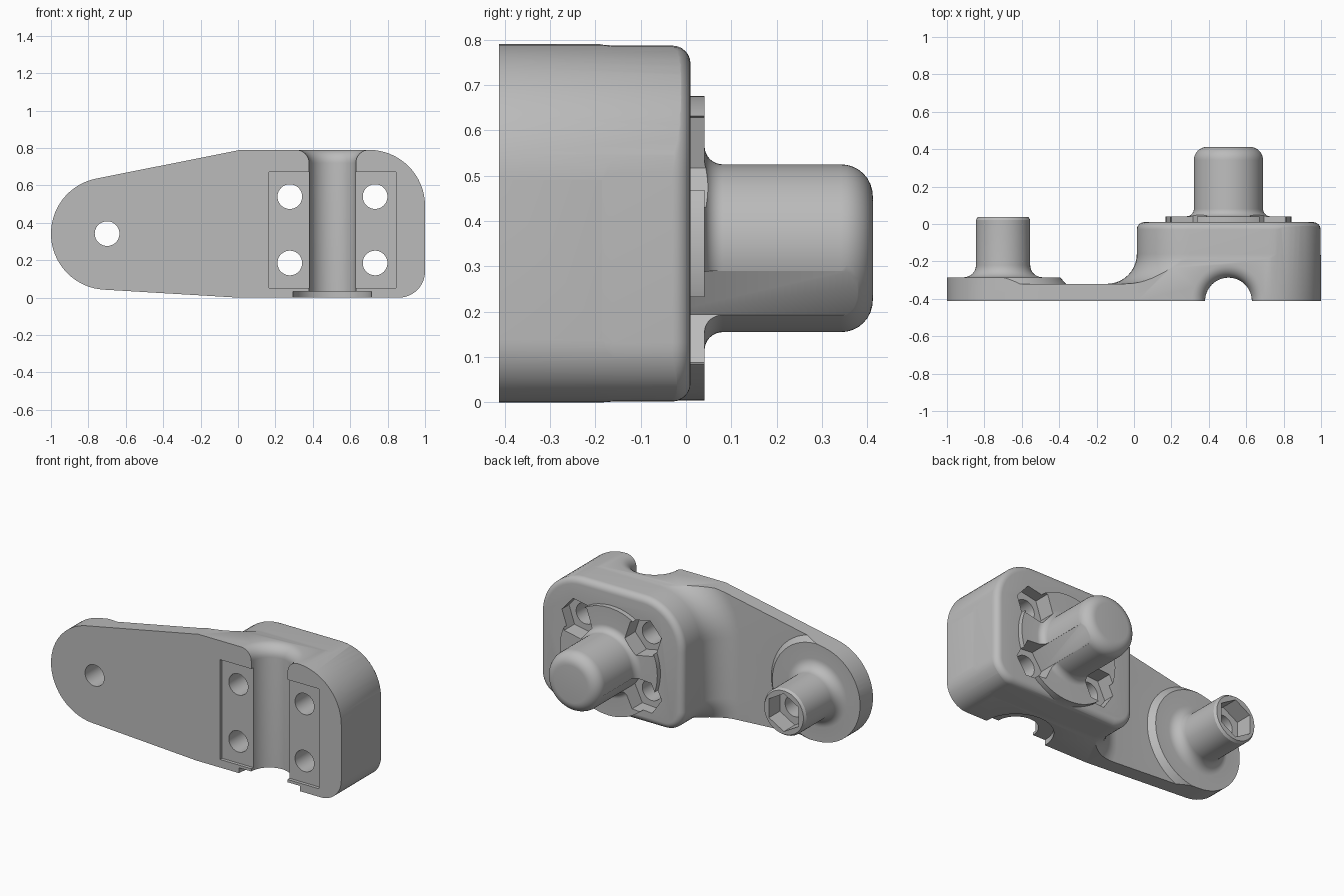
import bpy
import bmesh
from math import sin, cos, pi, radians, atan2

cube = bpy.data.objects.get("Cube")
if cube:
    bpy.data.objects.remove(cube, do_unlink=True)

grey = bpy.data.materials.new("light_grey")
grey.use_nodes = True
grey.diffuse_color = (0.5, 0.5, 0.5, 1)
grey.node_tree.nodes["Principled BSDF"].inputs["Base Color"].default_value = (0.5, 0.5, 0.5, 1)

FRONT = -0.412
HUB_X, HUB_Z = 0.505, 0.34      # large peg axis
END_X, END_Z = -0.70, 0.342     # small boss axis


def loft(name, sections):
    """Closed solid through a list of point rings with equal counts."""
    bm = bmesh.new()
    rings = [[bm.verts.new(p) for p in ring] for ring in sections]
    n = len(rings[0])
    for a, b in zip(rings, rings[1:]):
        for i in range(n):
            j = (i + 1) % n
            bm.faces.new((a[i], a[j], b[j], b[i]))
    bm.faces.new(rings[0])
    bm.faces.new(rings[-1])
    bmesh.ops.recalc_face_normals(bm, faces=bm.faces)
    mesh = bpy.data.meshes.new(name)
    bm.to_mesh(mesh)
    bm.free()
    mesh.materials.append(grey)
    obj = bpy.data.objects.new(name, mesh)
    bpy.context.collection.objects.link(obj)
    return obj


def arc(cx, cy, r, start, end, steps=8):
    angles = [radians(start + (end - start) * i / steps) for i in range(steps + 1)]
    return [(cx + r * cos(a), cy + r * sin(a)) for a in angles]


def prism(name, points, y0, y1):
    return loft(name, [[(x, y, z) for x, z in points] for y in (y0, y1)])


def lathe_y(name, cx, cz, profile, sides=64, turn=0):
    """Revolve (radius, y) pairs about an axis parallel to y."""
    angles = [turn + 2 * pi * i / sides for i in range(sides)]
    return loft(name, [[(cx + r * cos(a), y, cz + r * sin(a)) for a in angles]
                       for r, y in profile])


def lathe_z(name, cx, cy, profile, sides=64):
    angles = [2 * pi * i / sides for i in range(sides)]
    return loft(name, [[(cx + r * cos(a), cy + r * sin(a), z) for a in angles]
                       for r, z in profile])


def box(name, x0, x1, y0, y1, z0, z1):
    return prism(name, [(x0, z0), (x1, z0), (x1, z1), (x0, z1)], y0, y1)


def combine(target, other, operation):
    """Apply a boolean and discard the second solid."""
    mod = target.modifiers.new("join", 'BOOLEAN')
    mod.operation, mod.solver, mod.object = operation, 'EXACT', other
    bpy.context.view_layer.objects.active = target
    bpy.ops.object.modifier_apply(modifier=mod.name)
    bpy.data.objects.remove(other, do_unlink=True)


def block_ring(y, d):
    """Rounded rectangle of the thick block, grown by d."""
    left, right, low, high = 0.015, 0.998, 0.002, 0.787
    big, small = 0.28, 0.13
    pts = (arc(right - big, high - big, big + d, 0, 90, 12)
           + arc(left + big, high - big, big + d, 90, 180, 12)
           + arc(left + small, low + small, small + d, 180, 270, 12)
           + arc(right - small, low + small, small + d, 270, 360, 12))
    return [(x, y, z) for x, z in pts]


# Arm slab
body = box("pivot_bracket", -1.1, 1.1, FRONT, -0.32, -0.1, 0.9)

# Thick block with a cove into the arm and a rounded back edge
cove = [(y, d) for d, y in arc(0.16, -0.16, 0.16, 270, 180, 10)]
edge = [(y, d) for d, y in arc(-0.04, -0.03, 0.04, 0, 90, 6)]
block = loft("block", [block_ring(y, d) for y, d in [(-0.37, 0.16)] + cove + edge])
combine(body, block, 'UNION')

# Pad and boss at the thin end
boss = lathe_y("boss", END_X, END_Z,
               [(0.34, -0.37), (0.34, -0.325), (0.305, -0.285)]
               + arc(0.21, -0.22, 0.065, 270, 180)
               + [(0.145, 0.022), (0.135, 0.037)])
combine(body, boss, 'UNION')

# Trim everything to the side outline
outline = (arc(END_X, END_Z, 0.3, 101, 267, 32)
           + [(0.0, 0.0)]
           + arc(0.86, 0.14, 0.14, 270, 360, 12)
           + arc(0.70, 0.49, 0.30, 0, 90, 16)
           + [(0.015, 0.79)])
combine(body, prism("outline", outline, -0.6, 0.6), 'INTERSECT')

# Large peg on its round flange
peg = lathe_y("peg", HUB_X, HUB_Z,
              [(0.336, -0.1), (0.336, 0.041)]
              + arc(0.225, 0.081, 0.04, 270, 180)
              + arc(0.115, 0.342, 0.07, 0, 90))
combine(body, peg, 'UNION')

# Half-round channel up the front, flared at the top, stepped at the foot
flare = arc(0.195, 0.72, 0.07, 180, 90)
channel = lathe_z("channel", HUB_X, FRONT,
                  [(0.21, -0.1), (0.21, 0.033), (0.125, 0.033)] + flare + [(0.195, 0.9)])
combine(body, channel, 'DIFFERENCE')

# Shallow plate seats, screw holes and nut pockets
for side in (-1, 1):
    x0, x1 = sorted((HUB_X + side * 0.08, HUB_X + side * 0.34))
    combine(body, box("seat", x0, x1, -0.5, FRONT + 0.02, 0.05, 0.672), 'DIFFERENCE')
    for z in (0.185, 0.54):
        x = HUB_X + side * 0.228
        hole = lathe_y("screw_hole", x, z, [(0.066, -0.6), (0.066, 0.6)], 40)
        combine(body, hole, 'DIFFERENCE')
        toward_hub = atan2(HUB_Z - z, HUB_X - x)
        pocket = lathe_y("nut_pocket", x, z, [(0.117, -0.06), (0.117, 0.6)],
                         6, toward_hub + pi / 6)
        combine(body, pocket, 'DIFFERENCE')

# Through hole and hexagonal socket in the boss
combine(body, lathe_y("boss_hole", END_X, END_Z, [(0.066, -0.6), (0.066, 0.6)], 40), 'DIFFERENCE')
combine(body, lathe_y("boss_socket", END_X, END_Z, [(0.118, -0.07), (0.118, 0.6)], 6, pi / 6),
        'DIFFERENCE')

bpy.ops.object.select_all(action='DESELECT')
body.select_set(True)
bpy.context.view_layer.objects.active = body
bpy.ops.object.shade_smooth_by_angle(angle=radians(30))
